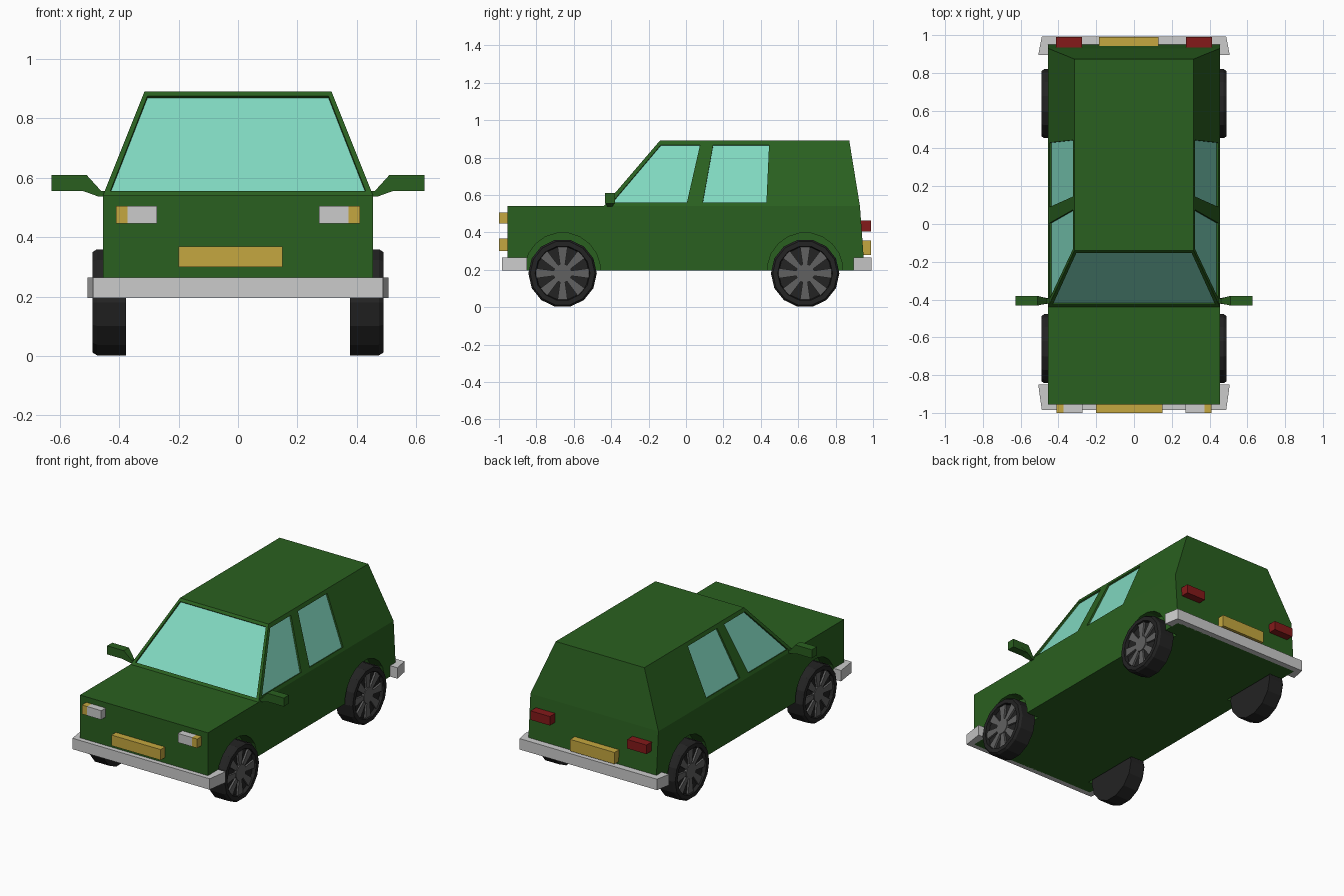
import bpy, bmesh
from math import sin, cos, pi
from mathutils import Vector

if "Cube" in bpy.data.objects:
    bpy.data.objects.remove(bpy.data.objects["Cube"])


def material(name, rgb):
    m = bpy.data.materials.new(name)
    m.diffuse_color = (*rgb, 1)
    m.use_nodes = True
    m.node_tree.nodes["Principled BSDF"].inputs["Base Color"].default_value = m.diffuse_color
    return m


GREEN = material("green paint", (0.023, 0.117, 0.014))
GLASS = material("glass", (0.22, 0.69, 0.53))
AMBER = material("amber", (0.56, 0.39, 0.05))
RED = material("red", (0.23, 0.01, 0.01))
RUBBER = material("rubber", (0.017, 0.017, 0.017))
RIM = material("rim", (0.12, 0.12, 0.12))


def finish(name, bm, mat=None):
    bmesh.ops.recalc_face_normals(bm, faces=bm.faces)
    me = bpy.data.meshes.new(name)
    bm.to_mesh(me)
    bm.free()
    ob = bpy.data.objects.new(name, me)
    bpy.context.collection.objects.link(ob)
    if mat:
        me.materials.append(mat)
    return ob


def loft(name, a, b, mat=None):
    """Closed solid between two matching rings of points."""
    bm = bmesh.new()
    a = [bm.verts.new(p) for p in a]
    b = [bm.verts.new(p) for p in b]
    bm.faces.new(a)
    bm.faces.new(b)
    for i in range(len(a)):
        j = (i + 1) % len(a)
        bm.faces.new((a[i], a[j], b[j], b[i]))
    return finish(name, bm, mat)


def rect(x, y0, y1, z):
    return [(-x, y0, z), (x, y0, z), (x, y1, z), (-x, y1, z)]


def box(name, x0, x1, y0, y1, z0, z1, mat=None):
    r = [(x0, y0), (x1, y0), (x1, y1), (x0, y1)]
    return loft(name, [(*p, z0) for p in r], [(*p, z1) for p in r], mat)


def ring(x, y, z, r, n):
    return [(x, y + r * sin((i + .5) * 2 * pi / n), z - r * cos((i + .5) * 2 * pi / n))
            for i in range(n)]


def cut(ob, cutter):
    m = ob.modifiers.new("cut", 'BOOLEAN')
    m.operation, m.solver, m.object = 'DIFFERENCE', 'EXACT', cutter
    bpy.context.view_layer.objects.active = ob
    bpy.ops.object.modifier_apply(modifier=m.name)
    bpy.data.objects.remove(cutter)


# Body and cabin
body = loft("body", rect(.455, -.955, .955, .195), rect(.455, -.955, .93, .54), GREEN)
cabin = loft("cabin", rect(.455, -.44, .93, .54), rect(.315, -.14, .873, .89), GREEN)


# Recessed windows
def window(name, pts, outward):
    pts = [Vector(p) for p in pts]
    n = (pts[1] - pts[0]).cross(pts[2] - pts[0]).normalized()
    if n.dot(Vector(outward)) < 0:
        n = -n
    shift = lambda d: [p + n * d for p in pts]
    cut(cabin, loft("window_cutter", shift(-.012), shift(.05)))
    loft(name, shift(-.02), shift(-.011), GLASS)


def screen_y(z):
    return -.44 + (z - .54) * .3 / .35


window("windscreen", [(x, screen_y(z), z) for x, z in
                      ((-.43, .555), (.43, .555), (.305, .875), (-.305, .875))], (0, -1, 1))
panes = {"front_side_window": [(-.395, .56), (.005, .56), (.075, .867), (-.135, .867)],
         "rear_side_window": [(.09, .56), (.43, .56), (.444, .867), (.145, .867)]}
for s in (-1, 1):
    for name, pts in panes.items():
        window(name, [(s * (.455 - (z - .54) * .4), y, z) for y, z in pts], (s, 0, .4))


# Wheels with dished outer face, hub and eight spokes
def wheel(s, y):
    r, z, n = .183, .181, 14
    rings = [ring(s * x, y, z, q, n) for x, q in
             ((.377, r), (.475, r), (.49, r - .01), (.49, .147), (.468, .142))]
    bm = bmesh.new()
    vs = [[bm.verts.new(p) for p in c] for c in rings]
    for a, b in zip(vs, vs[1:]):
        for i in range(n):
            j = (i + 1) % n
            bm.faces.new((a[i], a[j], b[j], b[i]))
    bm.faces.new(vs[0])
    bm.faces.new(vs[-1])
    finish("tyre", bm, RUBBER)
    loft("hub", ring(s * .465, y, z, .05, 16), ring(s * .484, y, z, .05, 16), RIM)
    for k in range(8):
        t = k * pi / 4
        pts = []
        for u, v in ((.035, -.012), (.142, -.027), (.142, .027), (.035, .012)):
            pts.append((y + u * sin(t) + v * cos(t), z + u * cos(t) - v * sin(t)))
        loft("spoke", [(s * .465, *p) for p in pts], [(s * .48, *p) for p in pts], RIM)


for s in (-1, 1):
    for y in (-.66, .637):
        cut(body, loft("arch_cutter", ring(s * .365, y, .195, .203, 20),
                       ring(s * .6, y, .195, .203, 20)))
        wheel(s, y)

# Wrap-around bumpers
for name, e, inner, tip in (("front_bumper", -.985, -.95, -.85), ("rear_bumper", .992, .95, .895)):
    half = [(.488, e), (.507, tip), (.455, tip), (.45, inner)]
    out = half + [(-x, y) for x, y in reversed(half)]
    loft(name, [(*p, .195) for p in out], [(*p, .265) for p in out])

# Lamps and number plates
for s in (-1, 1):
    box("headlamp", s * .272, s * .372, -1, -.95, .447, .505)
    box("indicator", s * .372, s * .41, -1, -.95, .447, .505, AMBER)
    box("tail_lamp", s * .275, s * .412, .92, .99, .405, .463, RED)
box("front_plate", -.2, .15, -1, -.95, .3, .368, AMBER)
box("rear_plate", -.185, .13, .935, .99, .28, .355, AMBER)

# Door mirrors
outline = [(.445, .555), (.46, .555), (.51, .61), (.628, .61), (.628, .555), (.52, .555),
           (.47, .537), (.445, .537)]
for s in (-1, 1):
    loft("door_mirror", [(s * x, -.432 if x > .5 else -.42, z) for x, z in outline],
         [(s * x, -.38 if x > .5 else -.395, z) for x, z in outline], GREEN)
